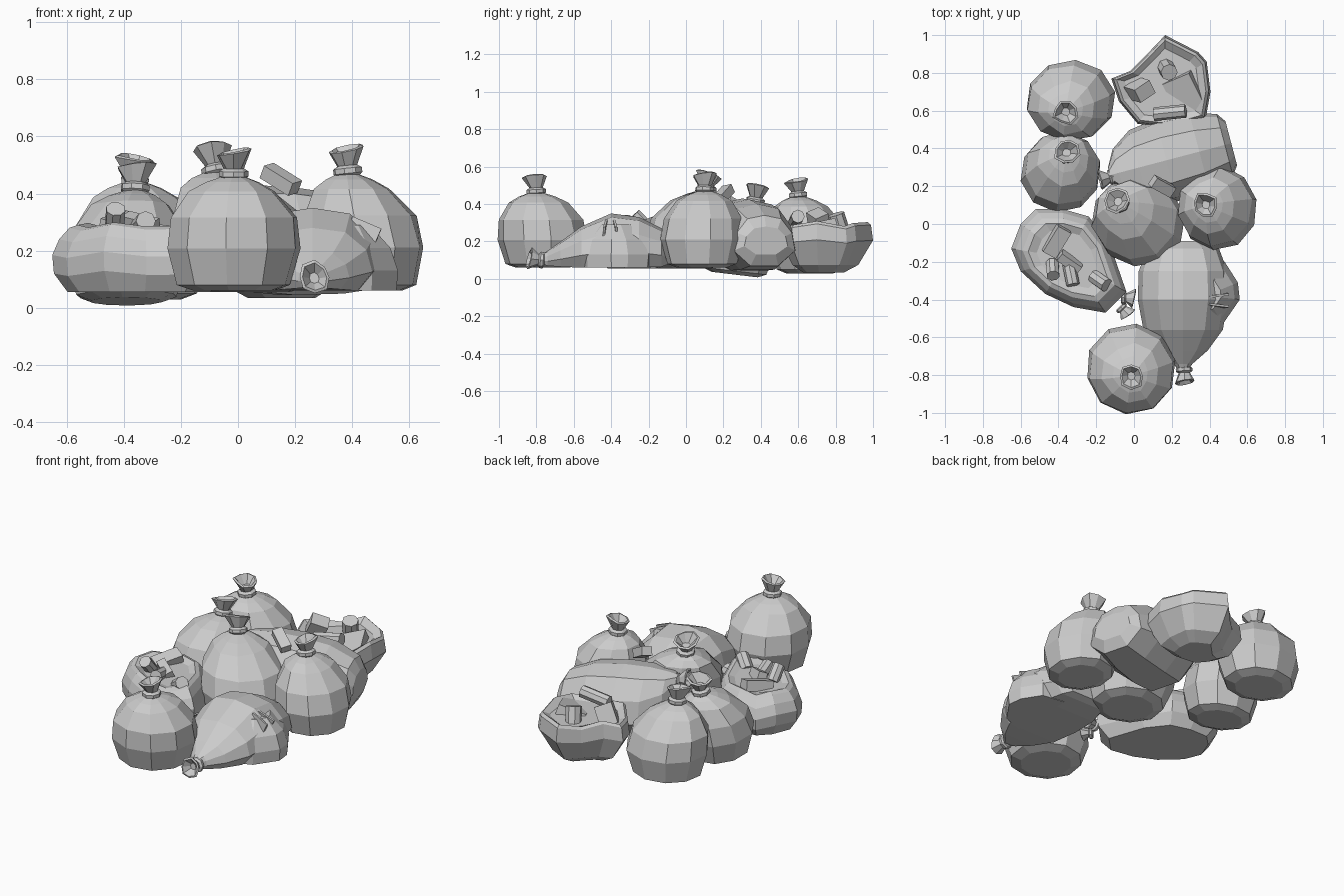
import bpy, bmesh, math, random
from mathutils import Vector

if "Cube" in bpy.data.objects:
    bpy.data.objects.remove(bpy.data.objects["Cube"])
random.seed(4)


def skin(name, rings):
    """Join equal-length rings of points into a capped flat-faced mesh."""
    bm = bmesh.new()
    vs = [[bm.verts.new(p) for p in r] for r in rings]
    n = len(vs[0])
    for a, b in zip(vs, vs[1:]):
        for i in range(n):
            j = (i + 1) % n
            bm.faces.new((a[i], a[j], b[j], b[i]))
    bm.faces.new(vs[0][::-1])
    bm.faces.new(vs[-1])
    bmesh.ops.recalc_face_normals(bm, faces=bm.faces)
    me = bpy.data.meshes.new(name)
    bm.to_mesh(me)
    bm.free()
    ob = bpy.data.objects.new(name, me)
    bpy.context.collection.objects.link(ob)
    return ob


# gathered neck: (distance along neck, radius)
NECK = [(-.01, .04), (0, .052), (.018, .052), (.028, .036), (.085, .068), (.09, .056), (.05, .022)]


def knot(name, pos, direction, size=1.0):
    q = Vector(direction).to_track_quat('Z', 'Y')
    ragged = [random.uniform(.85, 1.12) for i in range(8)]
    rings = []
    for h, r in NECK:
        ring = []
        for i in range(8):
            a = i * math.tau / 8
            k = r * size * (1 if h < .03 else ragged[i])
            dz = .012 * math.cos(a + pos[0] * 9) if h > .06 else 0
            ring.append(Vector(pos) + q @ Vector((k * math.cos(a), k * math.sin(a), (h + dz) * size)))
        rings.append(ring)
    skin(name, rings)


BODY = [(.6, 0), (.84, .05), (1.01, .37), (.95, .64), (.68, .87), (.42, .95), (.17, 1.0)]


def upright_bag(name, c, r, z0, z1, tip, sides=10, turn=0.2, tilt=0):
    """Full bag standing upright, its top leaning to the knot at tip."""
    rings = []
    for k, h in BODY:
        x = c[0] + (tip[0] - c[0]) * h ** 2.5
        y = c[1] + (tip[1] - c[1]) * h ** 2.5
        ring = []
        for i in range(sides):
            a = turn + i * math.tau / sides
            j = random.uniform(.98, 1.02)
            if h > .75 and i % 3 == 0:
                j *= .9
            dy = r[1] * k * j * math.sin(a)
            ring.append((x + r[0] * k * j * math.cos(a), y + dy, z0 + (z1 - z0) * h - tilt * dy))
        rings.append(ring)
    skin(name, rings)
    lean = ((tip[0] - c[0]) * .4, (tip[1] - c[1]) * .4, .25)
    knot(name + "_knot", (tip[0], tip[1], z1), lean)


SECTION = [(1, .3), (.9, .65), (.55, .93), (0, 1), (-.55, .93), (-.9, .65), (-1, .3)]


def lying_bag(name, origin, axis, stations, foot=.75):
    """Bag on its side: stations are (distance along axis, half width, bottom, top)."""
    u = Vector((axis[0], axis[1], 0)).normalized()
    v = Vector((-u.y, u.x, 0))
    section = [(-foot, 0), (foot, 0)] + SECTION
    rings = []
    for t, w, zb, zt in stations:
        base = Vector((origin[0], origin[1], 0)) + u * t
        rings.append([base + v * (s * w) + Vector((0, 0, zb + (zt - zb) * h)) for s, h in section])
    skin(name, rings)


def open_bag(name, outline, centre, levels):
    """Torn bag: scaled copies of an outline, turning inward at the rim."""
    c = Vector(centre)
    rings = []
    for s, z, wob in levels:
        rings.append([(c.x + (x - c.x) * s, c.y + (y - c.y) * s, z + wob * math.sin(i * 2.3))
                      for i, (x, y) in enumerate(outline)])
    skin(name, rings)


def box(name, pos, size, rot):
    bpy.ops.mesh.primitive_cube_add(size=1, location=pos, rotation=rot)
    ob = bpy.context.object
    ob.name, ob.scale = name, size


def can(name, pos, r, length, rot):
    bpy.ops.mesh.primitive_cylinder_add(vertices=8, radius=r, depth=length, location=pos, rotation=rot)
    bpy.context.object.name = name


# upright tied bags
upright_bag("front_bag", (-.015, -.765), (.238, .237), .06, .46, (-.015, -.80))
upright_bag("middle_bag", (.04, -.005), (.24, .232), .055, .475, (-.075, .11))
upright_bag("right_bag", (.45, .085), (.208, .22), .06, .47, (.385, .1))
upright_bag("left_bag", (-.39, .26), (.212, .205), .023, .41, (-.36, .37), tilt=.12)
upright_bag("back_left_bag", (-.335, .66), (.235, .212), .03, .44, (-.36, .60))

# slumped bag at front right, with its torn side panel
lying_bag("slumped_bag", (.26, 0), (0, -1), [
    (.09, .13, .08, .2), (.13, .19, .065, .27), (.25, .235, .06, .33), (.4, .24, .06, .35),
    (.56, .21, .06, .28), (.67, .13, .065, .2), (.74, .05, .07, .15), (.77, .03, .08, .135)])
knot("slumped_bag_knot", (.265, -.765, .1), (.05, -1, .1), .85)
open_bag("slumped_bag_torn_side", [(.34, -.58), (.47, -.53), (.56, -.4), (.55, -.31), (.48, -.2), (.34, -.18)],
         (.38, -.38), [(.97, .06, 0), (1, .13, 0), (.85, .21, 0), (.45, .29, 0)])
for s in (-1, 1):
    box("tear_edge", (.42, -.405 + s * .03, .225), (.11, .012, .16), (s * .1, .4, s * .12))

# big bag lying between middle and back
lying_bag("back_right_bag", (.22, .35), (-.95, -.25), [
    (-.305, .12, .13, .28), (-.27, .17, .07, .34), (-.13, .21, .05, .4), (.05, .225, .045, .425),
    (.2, .205, .06, .43), (.31, .13, .17, .42), (.36, .04, .32, .41)], foot=.45)
knot("back_right_bag_knot", (-.115, .25, .37), (-.9, -.3, .25), .8)
box("loose_fold", (.15, .2, .45), (.13, .06, .05), (.2, .5, -.5))

# torn bag on the left, open upward
open_bag("left_torn_bag", [(-.65, -.13), (-.6, -.0), (-.52, .08), (-.38, .08), (-.24, .04), (-.13, -.1),
                           (-.04, -.36), (-.15, -.47), (-.32, -.44), (-.47, -.37), (-.6, -.25)],
         (-.35, -.18), [(.82, .055, 0), (.98, .12, .01), (1, .185, .012), (.92, .24, .012), (.8, .28, .012),
                        (.7, .29, .01), (.55, .275, 0)])
knot("left_torn_bag_knot", (-.06, -.39, .15), (1, -.05, .1), .7)
knot("left_torn_bag_loose_end", (-.07, -.44, .13), (.7, -.7, 0), .65)
box("carton", (-.41, -.09, .29), (.08, .16, .06), (.2, .25, -.5))
box("crumpled_wrapper", (-.34, -.2, .29), (.13, .05, .06), (.4, .2, -.6))
can("bottle", (-.335, -.26, .29), .035, .13, (1.35, 0, .2))
can("left_can", (-.18, -.3, .285), .038, .1, (.5, .9, 0))
can("upright_can", (-.43, -.24, .31), .035, .1, (.7, -.3, .4))

# torn bag at the back, mouth flaring open
open_bag("back_torn_bag", [(-.12, .77), (-.02, .81), (.07, .9), (.165, 1.0), (.34, .91), (.385, .86),
                           (.405, .7), (.38, .56), (.2, .51), (.02, .53), (-.08, .65)],
         (.16, .72), [(.45, .035, 0), (.72, .075, 0), (1, .2, .01), (.96, .28, .015), (.9, .295, .015),
                      (.75, .27, 0)])
box("back_carton", (.03, .71, .3), (.1, .08, .12), (.4, .35, .6))
can("back_can_lying", (.19, .59, .32), .036, .17, (0, 1.4, .1))
can("back_can_standing", (.175, .82, .29), .045, .12, (.3, .2, 0))
box("back_wrapper", (.27, .69, .25), (.16, .2, .07), (.2, -.3, .4))
